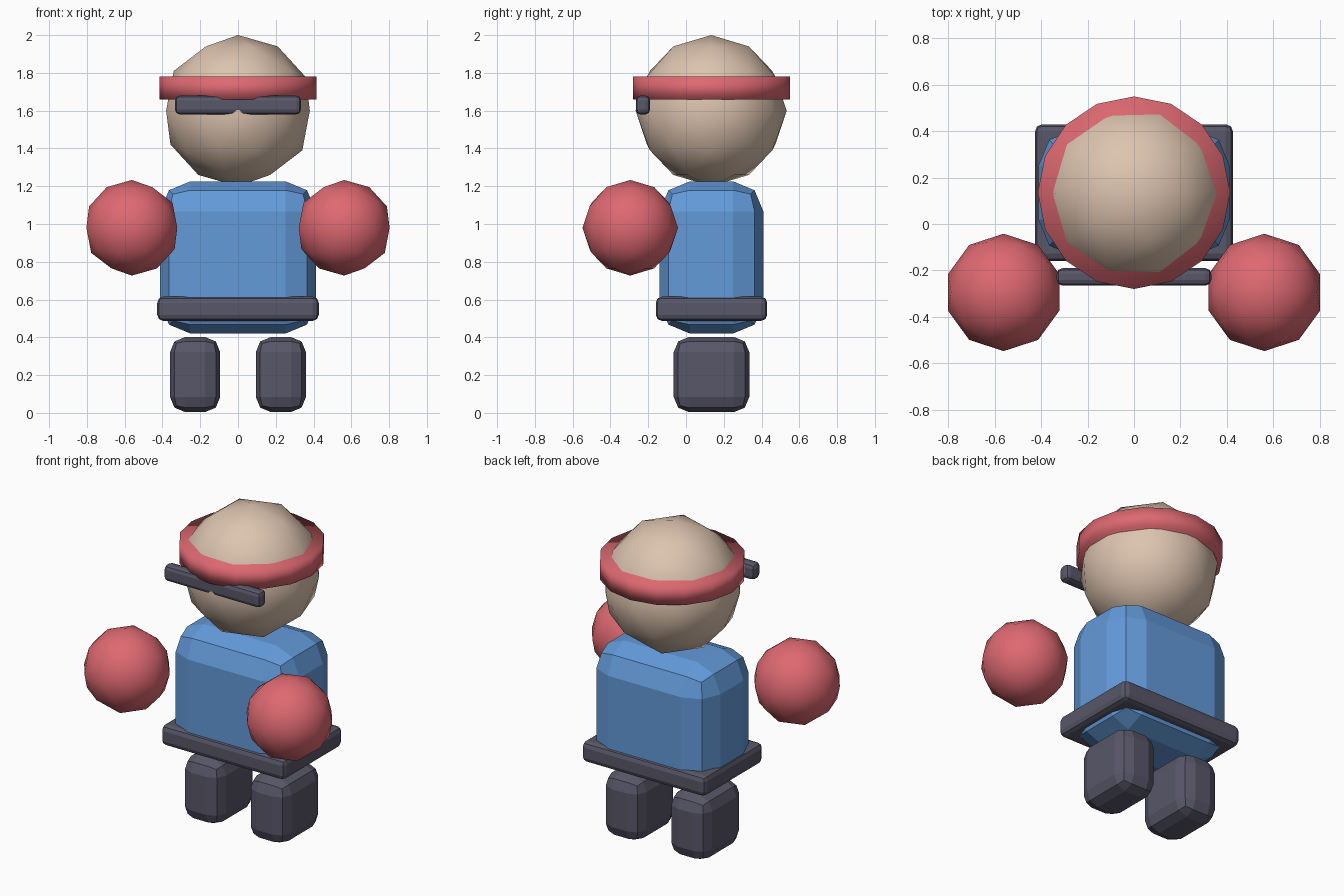
import bpy, bmesh
from mathutils import Matrix, Vector

if "Cube" in bpy.data.objects:
    bpy.data.objects.remove(bpy.data.objects["Cube"])


def material(name, rgb):
    m = bpy.data.materials.new(name)
    m.diffuse_color = (*rgb, 1)
    m.use_nodes = True
    m.node_tree.nodes["Principled BSDF"].inputs["Base Color"].default_value = m.diffuse_color
    return m


RED = material("red", (0.73, 0.14, 0.165))
BLUE = material("blue", (0.125, 0.325, 0.70))
SKIN = material("skin", (0.72, 0.55, 0.43))
DARK = material("dark grey", (0.098, 0.095, 0.14))


def finish(name, bm, mat, smooth):
    bmesh.ops.recalc_face_normals(bm, faces=bm.faces)
    for f in bm.faces:
        f.smooth = smooth
    me = bpy.data.meshes.new(name)
    bm.to_mesh(me)
    bm.free()
    me.materials.append(mat)
    ob = bpy.data.objects.new(name, me)
    bpy.context.collection.objects.link(ob)
    return ob


def box(name, centre, size, bevel, mat):
    """Box with two-step bevelled edges."""
    bm = bmesh.new()
    bmesh.ops.create_cube(bm, size=1)
    bmesh.ops.scale(bm, vec=size, verts=bm.verts)
    bmesh.ops.bevel(bm, geom=bm.edges[:], offset=bevel, segments=2,
                    profile=0.5, affect='EDGES', clamp_overlap=True)
    bmesh.ops.translate(bm, vec=centre, verts=bm.verts)
    finish(name, bm, mat, False)


def ball(name, centre, radius, mat, side=1):
    """Low-poly ball, mirrored when side is -1."""
    bm = bmesh.new()
    bmesh.ops.create_icosphere(bm, subdivisions=2, radius=radius)
    bmesh.ops.scale(bm, vec=(side, 1, 1), verts=bm.verts)
    bmesh.ops.translate(bm, vec=centre, verts=bm.verts)
    finish(name, bm, mat, True)


# body and head
box("torso", (0, 0.135, 0.823), (0.825, 0.55, 0.805), 0.16, BLUE)
box("belt", (0, 0.135, 0.551), (0.855, 0.59, 0.128), 0.032, DARK)
ball("head", (0, 0.133, 1.6), 0.4, SKIN)

# headband: sixteen-sided, smooth
bm = bmesh.new()
bmesh.ops.create_cone(bm, cap_ends=True, segments=16, radius1=0.415, radius2=0.415,
                      depth=0.12, matrix=Matrix.Translation(Vector((0, 0.135, 1.72))))
finish("headband", bm, RED, True)

# eye bar
box("eye_bar", (0, -0.228, 1.63), (0.667, 0.075, 0.1), 0.025, DARK)

# hands and legs
for side, label in ((-1, "left"), (1, "right")):
    ball(label + "_hand", (side * 0.562, -0.295, 0.98), 0.253, RED, side)
    box(label + "_leg", (side * 0.227, 0.135, 0.203), (0.266, 0.4, 0.397), 0.08, DARK)
